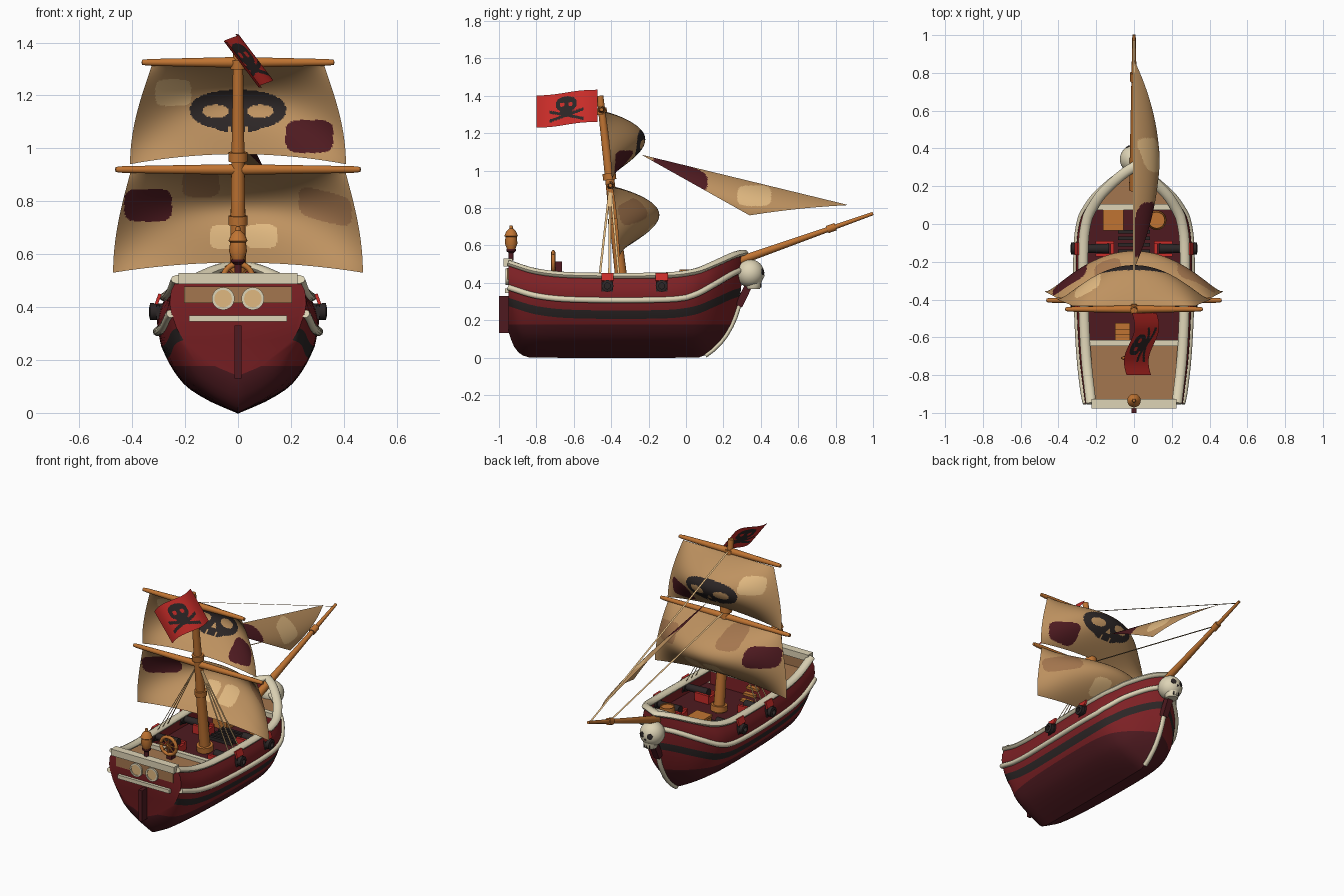
import bpy, bmesh, math
from mathutils import Vector, Matrix

if "Cube" in bpy.data.objects:
    bpy.data.objects.remove(bpy.data.objects["Cube"])

def mat(name, r, g, b):
    m = bpy.data.materials.new(name)
    m.diffuse_color = [((c / 255 + .055) / 1.055) ** 2.4 for c in (r, g, b)] + [1]
    m.use_nodes = True
    m.node_tree.nodes["Principled BSDF"].inputs["Base Color"].default_value = m.diffuse_color
    return m

RED = mat("hull_red", 126, 33, 37)
MAROON = mat("dark_maroon", 78, 26, 32)
BLACK = mat("black", 44, 38, 38)
CREAM = mat("cream", 222, 212, 182)
WOOD = mat("orange_wood", 192, 116, 50)
SAIL = mat("sail_tan", 190, 146, 96)
LIGHT = mat("light_patch", 224, 184, 128)
BRIGHT = mat("bright_red", 200, 44, 40)
BROWN = mat("deck_brown", 164, 118, 78)

def make(name, verts, faces, mats, rule=None, angle=35):
    me = bpy.data.meshes.new(name)
    me.from_pydata([tuple(v) for v in verts], [], faces)
    bm = bmesh.new()
    bm.from_mesh(me)
    bmesh.ops.remove_doubles(bm, verts=bm.verts, dist=1e-5)
    bmesh.ops.recalc_face_normals(bm, faces=bm.faces)
    bm.to_mesh(me)
    bm.free()
    for m in mats if isinstance(mats, list) else [mats]:
        me.materials.append(m)
    for p in me.polygons:
        p.use_smooth = True
        if rule:
            p.material_index = rule(p.center)
    me.set_sharp_from_angle(angle=math.radians(angle))
    ob = bpy.data.objects.new(name, me)
    bpy.context.collection.objects.link(ob)
    return ob

def grid_faces(rows, cols, wrap=False):
    n = cols if wrap else cols - 1
    return [(i * cols + j, i * cols + (j + 1) % cols, (i + 1) * cols + (j + 1) % cols, (i + 1) * cols + j)
            for i in range(rows - 1) for j in range(n)]

def sheet(name, fn, nu, nv, mats, rule):
    vs = [fn(i / nu, j / nv) for i in range(nu + 1) for j in range(nv + 1)]
    return make(name, vs, grid_faces(nu + 1, nv + 1), mats, rule, 80)

def box(name, c, size, m, rot=(0, 0, 0)):
    R = Matrix.Rotation(rot[2], 3, 'Z') @ Matrix.Rotation(rot[1], 3, 'Y') @ Matrix.Rotation(rot[0], 3, 'X')
    vs = [Vector(c) + R @ Vector((x * size[0] / 2, y * size[1] / 2, z * size[2] / 2))
          for x in (-1, 1) for y in (-1, 1) for z in (-1, 1)]
    return make(name, vs, [(0, 1, 3, 2), (4, 5, 7, 6), (0, 1, 5, 4), (2, 3, 7, 6), (0, 2, 6, 4), (1, 3, 7, 5)], m)

def lathe(name, origin, axis, prof, m, n=20):
    q = Vector(axis).to_track_quat('Z', 'Y')
    vs = [Vector(origin) + q @ Vector((r * math.cos(a * math.tau / n), r * math.sin(a * math.tau / n), h))
          for r, h in prof for a in range(n)]
    return make(name, vs, grid_faces(len(prof), n, True), m)

def rod(name, a, b, r0, r1, m, n=14):
    d = Vector(b) - Vector(a)
    return lathe(name, a, d, [(0, 0), (r0, 0), (r1, d.length), (0, d.length)], m, n)

def ribbon(name, a, b, w, m):  # flat rope
    a, b, w = Vector(a), Vector(b), Vector(w)
    return make(name, [a - w, a + w, b + w, b - w], [(0, 1, 2, 3)], m)

def sweep(name, pts, rx, ry, m, n=10):
    pts = [Vector(p) for p in pts]
    vs = []
    for i, p in enumerate(pts):
        t = (pts[min(i + 1, len(pts) - 1)] - pts[max(i - 1, 0)]).normalized()
        s = t.cross(Vector((0, 0, 1))).normalized()
        u = s.cross(t)
        vs += [p + s * rx * math.cos(k * math.tau / n) + u * ry * math.sin(k * math.tau / n) for k in range(n)]
    k = len(vs)
    return make(name, vs, grid_faces(len(pts), n, True) + [tuple(range(n)), tuple(range(k - n, k))], m, None, 50)

def curve(pts, x):  # smooth interpolation through points
    x = min(max(x, pts[0][0]), pts[-1][0])
    i = next(k for k in range(len(pts) - 1) if x <= pts[k + 1][0])
    def slope(k):
        a, b = pts[max(k - 1, 0)], pts[min(k + 1, len(pts) - 1)]
        return (b[1] - a[1]) / (b[0] - a[0])
    (x0, y0), (x1, y1) = pts[i], pts[i + 1]
    h = x1 - x0
    t = (x - x0) / h
    return ((2 * t**3 - 3 * t * t + 1) * y0 + (t**3 - 2 * t * t + t) * h * slope(i)
            + (3 * t * t - 2 * t**3) * y1 + (t**3 - t * t) * h * slope(i + 1))

# hull lines
sheer = lambda y: curve([(-.95, .505), (-.8, .46), (-.6, .44), (-.1, .44), (.05, .46), (.15, .5), (.25, .545), (.3, .56)], y)
keel = lambda y: curve([(-.95, .14), (-.92, .06), (-.87, .01), (-.8, 0), (.04, 0), (.1, .012), (.2, .105), (.265, .23), (.293, .35), (.303, .5)], y)
beam = lambda y: curve([(-.95, .26), (-.7, .29), (-.4, .305), (-.1, .305), (.03, .283), (.1, .243), (.15, .205), (.2, .152), (.25, .09), (.285, .037), (.303, 0)], y)
SHAPE = [(0, 0), (.11, .36), (.25, .66), (.52, .91), (.7, .98), (.84, .99), (1, .89)]
half = lambda y, z: beam(y) * curve(SHAPE, (z - keel(y)) / (sheer(y) - keel(y)))
YS = [-.95, -.935, -.92, -.9, -.885, -.87, -.84, -.8] + [-.75 + .05 * i for i in range(16)] + [.04, .07] + [.1 + .015 * i for i in range(13)] + [.29, .297, .303]

def levels(y):
    k, s = keel(y), sheer(y)
    w = max(k, .178)
    return [k + (w - k) * (i / 8) for i in range(9)] + [max(k, s - d) for d in (.23, .185, .13, .09, .045, 0)]

verts = []
for y in YS:
    zs = levels(y)
    verts += [(-half(y, z), y, z) for z in zs[::-1]] + [(half(y, z), y, z) for z in zs[1:]]
cols = 29
def hull_rule(c):
    d = sheer(c.y) - c.z
    return 1 if c.z < .178 and c.y > -.949 else 2 if .186 < d < .23 and c.y > -.949 else 0
make("hull", verts, grid_faces(len(YS), cols) + [tuple(range(cols))], [RED, MAROON, BLACK], hull_rule)

# rails running round the bow
def rail(name, drop, out, rx, ry):
    right = [(half(y, sheer(y) - drop(y)) + out, y, sheer(y) - drop(y)) for y in YS[:-2]]
    tip = [(0, .306, sheer(.3) - drop(.3))]
    sweep(name, right + tip + [(-x, y, z) for x, y, z in right[::-1]], rx, ry, CREAM)
rail("top_rail", lambda y: 0, -.004, .027, .017)
rail("side_wale", lambda y: .13 - .04 * max(0, y) / .3, .004, .016, .016)

# decks and cross beams
def deck(name, y0, y1, z, m):
    vs = []
    for i in range(13):
        y = y0 + (y1 - y0) * i / 12
        vs += [(-half(y, z) + .004, y, z), (half(y, z) - .004, y, z)]
    make(name, vs, grid_faces(13, 2), m)
deck("stern_deck", -.945, -.63, .42, BROWN)
deck("main_deck", -.63, .09, .33, MAROON)
deck("fore_deck", .09, .285, .44, BROWN)
for n, y, w, z in (("stern", -.63, .53, .42), ("fore", .09, .43, .44)):
    box(n + "_bulkhead", (0, y, (z + .33) / 2), (w, .016, z - .33), RED)
    box(n + "_beam", (0, y, z + .01), (w - .02, .03, .032), CREAM)
for i in range(5):
    box(f"hatch_slat_{i}", (0, -.18 + .035 * i, .34), (.17, .018, .02), BLACK)

# stern: trims, windows, rudder
box("stern_top_trim", (0, -.952, .508), (.45, .05, .042), CREAM)
box("stern_lower_trim", (0, -.957, .357), (.37, .022, .024), CREAM)
box("stern_panel", (0, -.952, .447), (.41, .008, .062), BROWN)
for s in (-1, 1):
    lathe(f"window_frame_{s}", (s * .056, -.95, .432), (0, -1, 0), [(.043, 0), (.043, .016), (.033, .016), (.033, .01)], CREAM, 24)
    lathe(f"window_glass_{s}", (s * .056, -.95, .432), (0, -1, 0), [(.034, 0), (.034, .012), (0, .012)], LIGHT, 24)
box("rudder", (0, -.973, .23), (.026, .054, .2), MAROON)

# lantern on the stern
lathe("lantern_post", (0, -.935, .52), (0, 0, 1), [(.014, 0), (.014, .04), (.026, .05), (.026, .06), (0, .06)], MAROON)
lathe("lantern", (0, -.935, .575), (0, 0, 1), [(0, 0), (.02, 0), (.034, .035), (.03, .07), (.036, .075), (.026, .1), (.01, .115), (.008, .13), (0, .132)], WOOD)

# steering wheel
W = Vector((0, -.71, .508))
sweep("wheel_ring", [W + Vector((.055 * math.cos(a * math.tau / 32), 0, .055 * math.sin(a * math.tau / 32))) for a in range(33)], .011, .011, WOOD, 8)
for i in range(4):
    d = Vector((math.cos(i * math.pi / 4), 0, math.sin(i * math.pi / 4))) * .068
    rod(f"wheel_spoke_{i}", W - d, W + d, .005, .005, WOOD, 8)
box("wheel_stand", (0, -.685, .465), (.035, .045, .095), MAROON)

# stem strip, bracket and skull figurehead
sweep("stem_strip", [(0, y + .004, keel(y) - .002) for y in (.1, .14, .18, .21, .24, .26, .28, .291)], .016, .012, CREAM)
box("figurehead_bracket", (0, .308, .33), (.04, .04, .12), MAROON, (-.45, 0, 0))
S = Vector((0, .343, .45))
lathe("skull", S, (0, 0, 1), [(.075 * math.sin(i * math.pi / 16), -.075 * math.cos(i * math.pi / 16)) for i in range(17)], CREAM, 28)
lathe("skull_jaw", S + Vector((0, .016, -.083)), (0, 0, 1), [(0, 0), (.036, 0), (.044, .02), (.046, .06)], CREAM)
def spot(name, off, r):
    d = Vector(off).normalized()
    lathe(name, S + d * (.0755 - r * r / .13), d, [(r, 0), (r, r * r / .2), (r * .6, r * r / .16 + .001), (0, r * r / .13 + .003)], BLACK, 16)
for s in (-1, 1):
    spot(f"skull_eye_{s}", (s * .42, 1, .12), .018)
spot("skull_nose", (0, 1, -.2), .008)
for i in (-1, 0, 1):
    box(f"skull_tooth_gap_{i}", (i * .018, S.y + .057, .385), (.005, .006, .022), BLACK)

# bowsprit, mast and yards
rod("bowsprit", (0, .18, .48), (0, 1, .77), .026, .009, WOOD)
rod("bowsprit_collar", (0, .755, .684), (0, .8, .7), .021, .021, WOOD)
mast = lambda z: Vector((0, -.335 - .125 * (z - .33) / 1.07, z))
rod("mast", mast(.33), mast(1.4), .034, .018, WOOD, 18)
for z, r in ((.34, .05), (.71, .036), (.95, .036), (1.3, .028)):
    rod(f"mast_collar_{z}", mast(z), mast(z + .035), r, r, WOOD, 18)
for n, z, w in (("lower", .92, .465), ("upper", 1.325, .365)):
    y = mast(z).y
    lathe(n + "_yard", (-w, y, z), (1, 0, 0), [(0, 0), (.01, .003), (.013, .03), (.021, w), (.013, 2 * w - .03), (.01, 2 * w - .003), (0, 2 * w)], WOOD, 14)

# square sails with patches and skull emblem
def blob(x, z, cx, cz, a, b, p=4):
    return abs((x - cx) / a) ** p + abs((z - cz) / b) ** p < 1

def square_sail(name, zt, zb, w0, w1, y0, y1, bulge, rule):
    def fn(i, t):
        u = 2 * i - 1
        x = u * (w0 + (w1 - w0) * math.sin(t * math.pi / 2))
        y = y0 + (y1 - y0) * t + bulge * math.sin(math.pi * t ** .8) * (.03 + .97 * (1 - u * u))
        return (x, y, zt + (zb - zt) * t + .038 * t * (1 - u * u))
    sheet(name, fn, 150, 80, [SAIL, MAROON, LIGHT, BROWN, BLACK], rule)

def upper_rule(c):
    x, z = abs(c.x), c.z
    if blob(c.x, z, .27, 1.045, .09, .062):
        return 1
    if blob(c.x, z, -.245, 1.21, .068, .05):
        return 2
    hole = blob(x, z, .085, 1.14, .05, .025, 2) or (z < 1.125 and z > 1.095 and x < (1.125 - z) * .6)
    teeth = z < 1.085 and abs(x - .03) < .005
    body = blob(x, z, 0, 1.145, .182, .076, 2.2) or blob(x, z, 0, 1.1, .085, .038)
    return 4 if body and not hole and not teeth else 0

def lower_rule(c):
    if blob(c.x, c.z, -.34, .785, .09, .062):
        return 1
    if blob(c.x, c.z, .33, .78 - (c.x - .33) * .25, .1, .058) or blob(c.x, c.z, -.14, .865, .07, .05):
        return 3
    return 2 if blob(c.x, c.z, -.05, .665, .055, .045) or blob(c.x, c.z, .088, .668, .06, .045) else 0

square_sail("upper_sail", 1.315, .94, .325, .408, -.435, -.395, .2, upper_rule)
square_sail("lower_sail", .915, .53, .405, .472, -.395, -.355, .235, lower_rule)

# jib
def jib(s, r):
    H, T, C = Vector((0, -.24, 1.085)), Vector((0, .87, .815)), Vector((.135, .34, .76))
    p = (H.lerp(T, s)).lerp(C, r)
    return p + Vector((.03 * 4 * r * (1 - r) + .04 * 4 * s * (1 - s) * (1 - r) * math.sqrt(r + .01), 0, .03 * s * r * (1 - r)))
sheet("jib_sail", jib, 110, 50, [SAIL, MAROON, LIGHT],
      lambda c: 1 if blob(c.y, c.z, -.03, .985 - (c.y + .03) * .35, .145, .055) else 2 if blob(c.y, c.z, .365, .865, .09, .055) else 0)

# flag with skull and crossed bones
def flag(u, v):
    return (-.01 + .13 * v - .03 * u + .02 * math.sin(u * 6.3), -.472 - .328 * u, 1.432 - .172 * v - .03 * u + .004 * math.sin(u * 6))
def flag_rule(c):
    p = c.y + .64
    q = c.z - 1.336 - p * .09
    hole = blob(abs(p), q, .022, .018, .012, .011, 2)
    skull = blob(p, q, 0, .02, .056, .04, 2.3) or blob(p, q, 0, -.02, .033, .022)
    bones = abs(p) < .09 and (abs(q + .04 - p * .28) < .008 or abs(q + .04 + p * .28) < .008)
    return 1 if (skull and not hole) or bones else 0
sheet("flag", flag, 90, 50, [BRIGHT, BLACK], flag_rule)

# flat rope rigging
ribbon("upper_stay", mast(1.34), (0, .98, .765), (.006, 0, 0), LIGHT)
ribbon("lower_stay", mast(.96), (0, .78, .695), (.006, 0, 0), LIGHT)
for s in (-1, 1):
    for y in (-.46, -.41, -.36):
        ribbon(f"shroud_{s}_{y}", mast(.93), (s * .25, y, .45), (0, .006, 0), LIGHT)

# cannons with carriages and port lids
for s in (-1, 1):
    for y in (-.42, -.13):
        n = f"{s}_{y}"
        lathe("cannon_" + n, (s * .132, y, .383), (s, 0, 0), [(0, 0), (.026, 0), (.021, .15), (.03, .152), (.032, .2), (.016, .204), (.016, .18), (0, .18)], BLACK, 16)
        for k in (-1, 1):
            box(f"carriage_cheek_{n}_{k}", (s * .155, y + k * .033, .357), (.1, .016, .054), BRIGHT)
        box("carriage_bed_" + n, (s * .115, y, .35), (.018, .07, .04), BRIGHT)
        box("port_frame_" + n, (s * .302, y, .38), (.014, .062, .055), BLACK)
        box("port_lid_" + n, (s * .302, y, .43), (.012, .066, .042), BRIGHT, (0, -s * .35, 0))

# crate, barrel and steps on deck
box("crate", (-.11, .02, .395), (.1, .1, .13), WOOD)
box("crate_lid", (-.11, .02, .463), (.11, .11, .014), WOOD)
lathe("barrel", (.12, .02, .33), (0, 0, 1), [(0, 0), (.042, 0), (.052, .07), (.043, .14), (.037, .14), (.037, .134), (0, .134)], WOOD)
for i in range(3):
    box(f"deck_step_{i}", (-.06, -.6 + i * .03, .395 - i * .03), (.08, .03, .016), WOOD)
